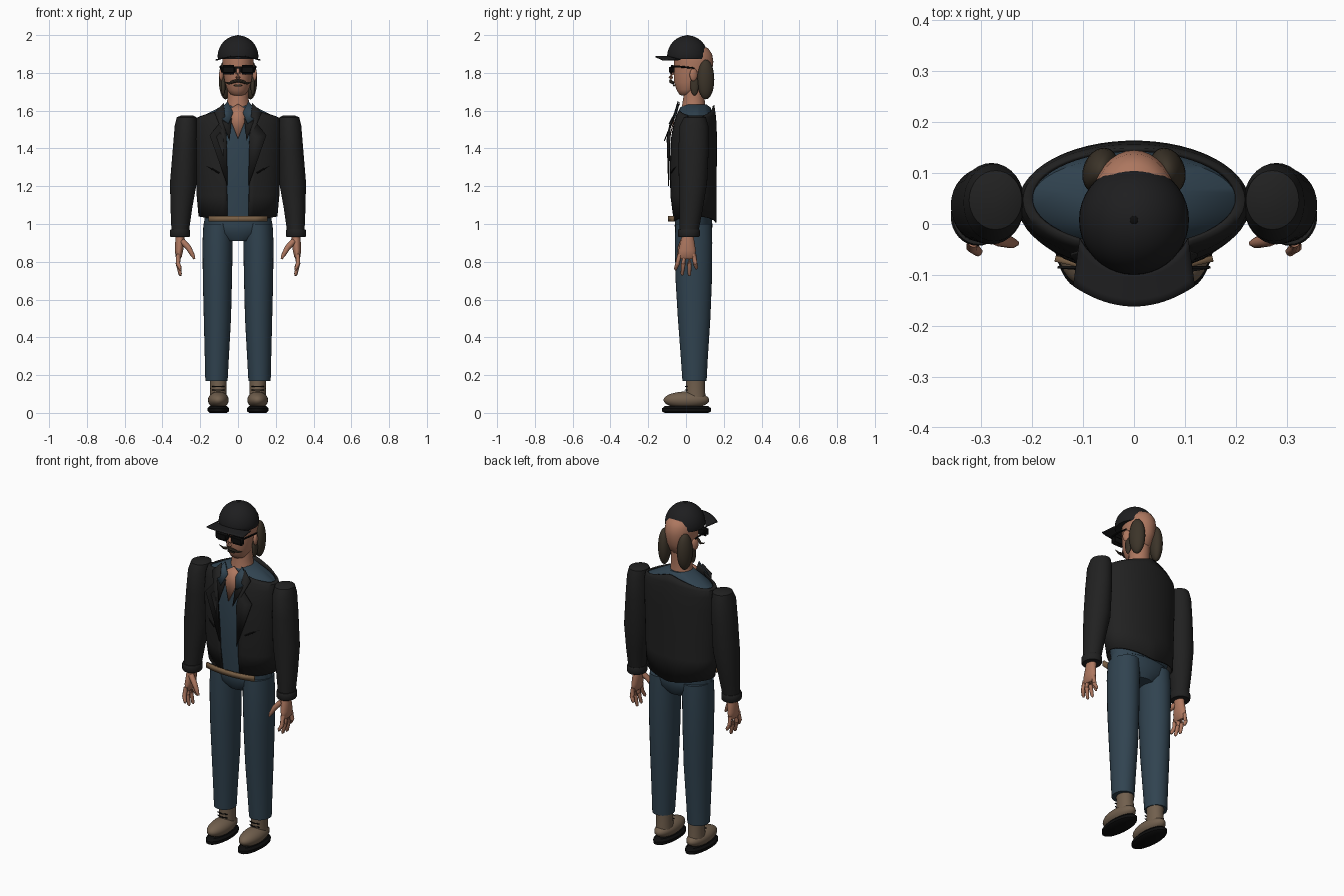
import bpy, bmesh, math
from mathutils import Vector, Matrix

def mat(name, r, g, b):
    m = bpy.data.materials.new(name)
    m.diffuse_color = (r, g, b, 1)
    return m

JACKET = mat("jacket black", .015, .015, .015)
CAP = mat("cap charcoal", .013, .013, .014)
BLACK = mat("glossy black", .004, .004, .004)
DENIM = mat("denim blue", .030, .056, .080)
SKIN = mat("skin", .42, .185, .115)
HAIR = mat("hair brown", .045, .034, .022)
SHOE = mat("shoe tan", .165, .115, .075)
BELT = mat("belt brown", .19, .115, .06)

def finish(name, bm, m):
    bmesh.ops.recalc_face_normals(bm, faces=bm.faces)
    me = bpy.data.meshes.new(name)
    bm.to_mesh(me)
    bm.free()
    me.materials.append(m)
    o = bpy.data.objects.new(name, me)
    bpy.context.collection.objects.link(o)
    return o

def grid(name, rows, m, closed=True, cap=True):
    """Skin rows of points; closed joins each row into a ring."""
    bm = bmesh.new()
    vs = [[bm.verts.new(p) for p in r] for r in rows]
    n = len(vs[0])
    for a, b in zip(vs, vs[1:]):
        for i in range(n if closed else n - 1):
            j = (i + 1) % n
            bm.faces.new((a[i], a[j], b[j], b[i]))
    if cap and closed:
        bm.faces.new(vs[0])
        bm.faces.new(vs[-1])
    return finish(name, bm, m)

def loft(name, rings, m, n=32, s=1):
    """Horizontal ellipses given as (z, cx, cy, rx, ry)."""
    return grid(name, [[(s * (cx + rx * math.sin(t)), cy - ry * math.cos(t), z)
                        for t in (2 * math.pi * i / n for i in range(n))]
                       for z, cx, cy, rx, ry in rings], m)

def torso(name, rings, m, n=48):
    """Rings (z, rx, cy, ry, shoulder drop, front gap angle)."""
    rows = []
    for z, rx, cy, ry, drop, gap in rings:
        k = n if gap == 0 else n - 1
        ang = [gap + (2 * math.pi - 2 * gap) * i / k for i in range(n)]
        rows.append([(rx * math.sin(a), cy - ry * math.cos(a),
                      z - drop * abs(math.sin(a))) for a in ang])
    return grid(name, rows, m, closed=rings[0][5] == 0)

def tube(name, pts, m, n=10, s=1):
    """Round tube through (x, y, z, radius) points."""
    P = [Vector((s * p[0], p[1], p[2])) for p in pts]
    rows = []
    for i, p in enumerate(P):
        d = P[min(i + 1, len(P) - 1)] - P[max(i - 1, 0)]
        q = d.to_track_quat('Z', 'Y')
        rows.append([p + q @ Vector((pts[i][3] * math.cos(t), pts[i][3] * math.sin(t), 0))
                     for t in (2 * math.pi * k / n for k in range(n))])
    return grid(name, rows, m)

def ball(name, c, r, m, s=1, tilt=0):
    bm = bmesh.new()
    M = (Matrix.Translation((s * c[0], c[1], c[2])) @ Matrix.Rotation(tilt * s, 4, 'Z')
         @ Matrix.Diagonal((*r, 1)))
    bmesh.ops.create_uvsphere(bm, u_segments=28, v_segments=16, radius=1, matrix=M)
    return finish(name, bm, m)

def box(name, c, d, m, s=1, bevel=.008):
    bm = bmesh.new()
    bmesh.ops.create_cube(bm, size=1, matrix=Matrix.Translation((s * c[0], c[1], c[2]))
                          @ Matrix.Diagonal((*d, 1)))
    bmesh.ops.bevel(bm, geom=bm.edges[:], offset=bevel, segments=3, affect='EDGES')
    return finish(name, bm, m)

def plate(name, pts, m, s=1, thick=.005):
    bm = bmesh.new()
    bm.faces.new([bm.verts.new((s * x, y, z)) for x, y, z in pts])
    o = finish(name, bm, m)
    solid(o, thick)
    return o

def solid(o, t, off=0):
    md = o.modifiers.new("thickness", 'SOLIDIFY')
    md.thickness, md.offset = t, off

# Torso: shirt, open jacket, bare neckline
torso("shirt", [(1.02, .175, .04, .10, 0, 0), (1.2, .2, .037, .112, 0, 0),
                (1.45, .212, .037, .11, 0, 0), (1.54, .212, .042, .102, 0, 0),
                (1.615, .2, .05, .082, .05, 0), (1.632, .07, .05, .06, 0, 0)], DENIM)
solid(torso("jacket", [(1.005, .205, .047, .112, -.035, .27), (1.15, .215, .038, .121, 0, .27),
                       (1.3, .22, .036, .123, 0, .29), (1.45, .224, .038, .122, 0, .36),
                       (1.53, .222, .043, .115, 0, .42), (1.585, .215, .047, .106, .025, .46),
                       (1.632, .2, .05, .096, .065, .5)], JACKET), .008)
plate("neckline_skin", [(-.058, -.052, 1.60), (0, -.088, 1.45), (.058, -.052, 1.60), (0, -.035, 1.635)], SKIN)
# Belt bar across the front
rows = [[(.155 * u, -.09 + .022 * u * u, z) for u in (-1, -.6, -.2, .2, .6, 1)] for z in (1.012, 1.042)]
solid(grid("belt", rows, BELT, closed=False), .012)

# Hips
loft("trouser_seat", [(1.05, 0, .04, .172, .095), (.99, 0, .04, .184, .1), (.95, 0, .04, .16, .095),
                      (.91, 0, .04, .075, .07)], DENIM)

for s, side in ((-1, "right"), (1, "left")):
    # Lapels, collar points and pocket slits
    plate(side + "_lapel", [(.075, -.045, 1.64), (.125, -.06, 1.59), (.10, -.085, 1.53),
                            (.15, -.085, 1.47), (.055, -.092, 1.2), (.06, -.10, 1.45)], JACKET, s)
    plate(side + "_collar_point", [(.03, -.05, 1.585), (.055, -.035, 1.645), (.10, -.055, 1.59),
                                   (.045, -.115, 1.44)], JACKET, s)
    plate(side + "_shirt_collar", [(.026, -.058, 1.59), (.055, -.042, 1.65), (.11, -.055, 1.575),
                                   (.05, -.09, 1.53)], DENIM, s)
    tube(side + "_pocket_slit", [(.10, -.079, 1.27, .004), (.135, -.064, 1.29, .005),
                                 (.17, -.042, 1.31, .004)], BLACK, 8, s)
    # Sleeve and cuff
    loft(side + "_sleeve", [(1.575, .27, .05, .03, .03), (1.565, .272, .047, .052, .058),
                            (1.52, .275, .042, .06, .076), (1.4, .28, .04, .065, .08),
                            (1.22, .289, .037, .071, .075), (1.08, .3, .027, .057, .062),
                            (.96, .306, .016, .046, .05)], JACKET, 32, s)
    loft(side + "_cuff", [(.972, .306, .015, .05, .055), (.965, .307, .015, .053, .058),
                          (.937, .307, .015, .053, .058), (.93, .307, .015, .049, .053)], JACKET, 32, s)
    # Hand
    loft(side + "_palm", [(.95, .305, .01, .024, .03), (.91, .308, .008, .024, .036),
                          (.86, .312, .006, .022, .046), (.825, .314, .004, .016, .045),
                          (.815, .314, .004, .008, .036)], SKIN, 20, s)
    for i, (y, ye, ze) in enumerate(((-.034, -.055, .755), (-.008, -.02, .728),
                                     (.018, .018, .725), (.042, .055, .76))):
        tube(f"{side}_finger_{i + 1}", [(.315, y, .84, .012), (.318, (y + ye) / 2, .79, .012),
                                        (.306, ye, ze + .008, .009), (.303, ye, ze, .004)], SKIN, 10, s)
    tube(side + "_thumb", [(.295, -.015, .91, .016), (.262, -.03, .875, .015),
                           (.24, -.037, .835, .011), (.23, -.038, .815, .005)], SKIN, 10, s)
    # Trouser leg
    loft(side + "_trouser_leg", [(1.0, .105, .04, .078, .096), (.9, .108, .04, .08, .099),
                                 (.7, .109, .041, .077, .096), (.5, .109, .043, .072, .086),
                                 (.3, .112, .044, .064, .072), (.17, .114, .045, .059, .064)], DENIM, 32, s)
    # Boot
    loft(side + "_boot_shaft", [(.19, .105, .05, .046, .05), (.13, .104, .05, .043, .05),
                                (.06, .104, .05, .045, .055)], SHOE, 24, s)
    ball(side + "_shoe", (.104, .002, .068), (.055, .121, .045), SHOE, s)
    loft(side + "_sole", [(0, .104, .003, .045, .115), (.008, .104, .003, .056, .13),
                          (.024, .104, .003, .057, .13), (.036, .104, .003, .046, .115)], BLACK, 32, s)
    for z in (.12, .14):
        tube(f"{side}_lace_{z}", [(.072, .006, z, .003), (.104, -.004, z, .003), (.136, .006, z, .003)],
             BLACK, 6, s)
    # Ear, hair patch, sideburn
    ball(side + "_ear", (.086, .04, 1.79), (.012, .022, .034), SKIN, s, .4)
    ball(side + "_hair", (.066, .105, 1.765), (.034, .046, .105), HAIR, s, .35)
    ball(side + "_sideburn", (.078, .045, 1.735), (.012, .022, .055), HAIR, s)
    # Sunglasses half
    box(side + "_lens", (.05, -.076, 1.817), (.082, .03, .052), BLACK, s, .012)
    tube(side + "_temple", [(.088, -.075, 1.835, .006), (.094, -.02, 1.832, .005),
                            (.092, .045, 1.825, .004)], BLACK, 8, s)
    # Moustache half
    tube(side + "_moustache", [(0, -.082, 1.758, .008), (.025, -.08, 1.754, .009),
                               (.048, -.068, 1.744, .006), (.068, -.065, 1.75, .003),
                               (.075, -.068, 1.756, .001)], HAIR, 8, s)

# Head and neck
loft("neck", [(1.56, 0, .04, .085, .07), (1.62, 0, .04, .062, .062), (1.67, 0, .042, .055, .056),
              (1.75, 0, .045, .056, .058)], SKIN)
loft("head", [(1.68, 0, -.005, .02, .02), (1.687, 0, 0, .04, .036), (1.71, 0, .012, .056, .062),
              (1.75, 0, .025, .07, .088), (1.80, 0, .036, .078, .101), (1.86, 0, .041, .083, .104),
              (1.90, 0, .038, .081, .1), (1.93, 0, .03, .068, .088), (1.95, 0, .02, .04, .05)], SKIN)
tube("nose", [(0, -.062, 1.825, .008), (0, -.076, 1.795, .012), (0, -.082, 1.778, .013),
              (0, -.075, 1.768, .007)], SKIN)
box("lips", (0, -.064, 1.733), (.045, .012, .01), HAIR, 1, .003)
box("glasses_bridge", (0, -.078, 1.828), (.04, .012, .01), BLACK, 1, .003)

# Cap dome, button and bill
dome = [(1.873, 0, .008, .105, .106)] + [
    (1.885 + .113 * math.sin(t), 0, .008, .108 * math.cos(t), .108 * math.cos(t))
    for t in (math.pi / 2 * i / 12 for i in range(12))] + [(1.998, 0, .008, .004, .004)]
loft("cap_dome", dome, CAP, 40)
ball("cap_button", (0, .008, 1.996), (.009, .009, .004), BLACK)
rows = []
for k in range(6):
    f = k / 5
    rows.append([((.106 + .013 * f) * u,
                  (1 - f) * (.01 - .1 * math.sqrt(1 - .85 * u * u)) + f * (-.162 + .04 * u * u),
                  1.888 - .002 * f - .018 * u * u) for u in (i / 10 - 1 for i in range(21))])
solid(grid("cap_bill", rows, CAP, closed=False), .006)

# Smooth shading with sharp edges kept
bpy.ops.object.select_all(action='SELECT')
bpy.context.view_layer.objects.active = bpy.context.selected_objects[0]
bpy.ops.object.shade_smooth_by_angle(angle=math.radians(40))
